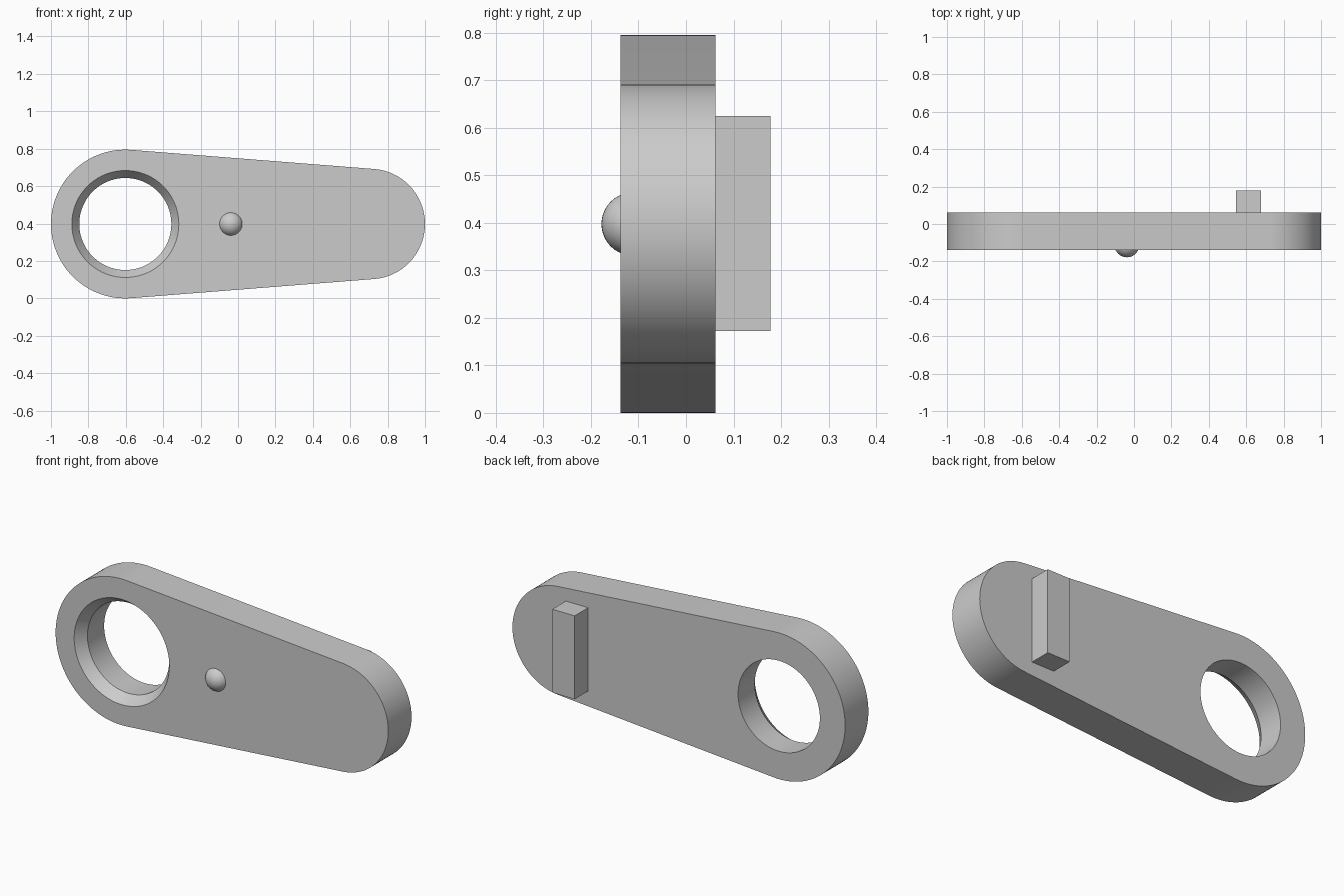
import bpy
import bmesh
import math
from mathutils import Matrix

cube = bpy.data.objects.get("Cube")
if cube:
    bpy.data.objects.remove(cube, do_unlink=True)

# Main dimensions
FRONT, BACK = -0.138, 0.062
MID_Z = 0.3975
BIG_X, BIG_R = -0.6025, 0.3975
SMALL_X, SMALL_R = 0.705, 0.295
RIM_R, BORE_R, CHAMFER = 0.286, 0.246, 0.057

grey = bpy.data.materials.new("plain grey")
grey.use_nodes = True
grey.diffuse_color = (0.6, 0.6, 0.6, 1)
grey.node_tree.nodes["Principled BSDF"].inputs["Base Color"].default_value = (0.6, 0.6, 0.6, 1)


def make_object(name, bm):
    bmesh.ops.recalc_face_normals(bm, faces=bm.faces)
    mesh = bpy.data.meshes.new(name)
    bm.to_mesh(mesh)
    bm.free()
    mesh.materials.append(grey)
    obj = bpy.data.objects.new(name, mesh)
    bpy.context.collection.objects.link(obj)
    return obj


def activate(obj):
    bpy.ops.object.select_all(action='DESELECT')
    obj.select_set(True)
    bpy.context.view_layer.objects.active = obj


def arc(cx, radius, start, end, steps):
    angles = [start + (end - start) * i / steps for i in range(steps + 1)]
    return [(cx + radius * math.cos(a), MID_Z + radius * math.sin(a)) for a in angles]


def loft(rings):
    """Closed solid through equal rings, each (y, list of x, z points)."""
    bm = bmesh.new()
    loops = [[bm.verts.new((x, y, z)) for x, z in pts] for y, pts in rings]
    for a, b in zip(loops, loops[1:]):
        for i in range(len(a)):
            j = (i + 1) % len(a)
            bm.faces.new((a[i], a[j], b[j], b[i]))
    bm.faces.new(loops[0])
    bm.faces.new(loops[-1])
    return bm


# Arm plate: two round ends joined by tangent straight edges
tangent = math.acos((BIG_R - SMALL_R) / (SMALL_X - BIG_X))
outline = (arc(SMALL_X, SMALL_R, -tangent, tangent, 48)
           + arc(BIG_X, BIG_R, tangent, 2 * math.pi - tangent, 64))
plate = make_object("arm_plate", loft([(FRONT, outline), (BACK, outline)]))


# Bore cutter: straight hole with a tapered front mouth
def circle(radius):
    return arc(BIG_X, radius, 0, 2 * math.pi, 96)[:-1]


cutter = make_object("bore_cutter", loft([
    (FRONT - 0.05, circle(RIM_R)), (FRONT, circle(RIM_R)),
    (FRONT + CHAMFER, circle(BORE_R)), (BACK + 0.05, circle(BORE_R))]))
cutter.hide_render = True
cut = plate.modifiers.new("bore", 'BOOLEAN')
cut.operation = 'DIFFERENCE'
cut.solver = 'EXACT'
cut.object = cutter
activate(plate)
bpy.ops.object.modifier_apply(modifier=cut.name)
bpy.data.objects.remove(cutter, do_unlink=True)
bpy.ops.object.shade_smooth_by_angle(angle=math.radians(25))

# Round button, partly sunk in the front face
bm = bmesh.new()
bmesh.ops.create_uvsphere(bm, u_segments=40, v_segments=20, radius=0.0665,
                          matrix=Matrix.Translation((-0.038, -0.1115, MID_Z)))
button = make_object("front_button", bm)
activate(button)
bpy.ops.object.shade_smooth_by_angle(angle=math.radians(30))

# Upright block on the back face
bm = bmesh.new()
bmesh.ops.create_cube(bm, size=1, matrix=Matrix.Translation((0.612, 0.115, 0.3985))
                      @ Matrix.Diagonal((0.135, 0.126, 0.453, 1)))
make_object("back_block", bm)
